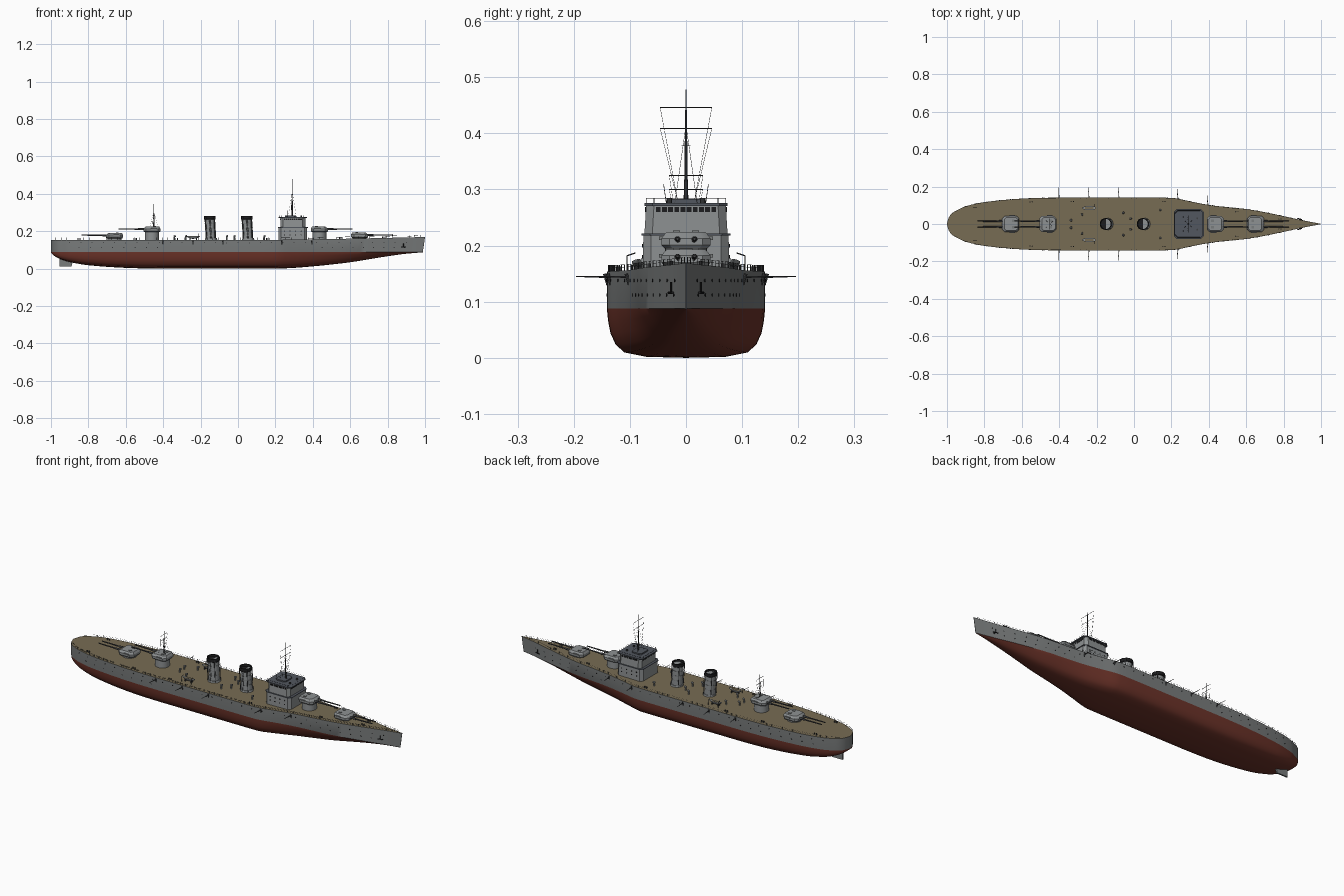
import bpy, bmesh, math
from mathutils import Vector

if "Cube" in bpy.data.objects:
    bpy.data.objects.remove(bpy.data.objects["Cube"])


def material(name, r, g, b):
    m = bpy.data.materials.new(name)
    m.diffuse_color = (r, g, b, 1)
    m.use_nodes = True
    m.node_tree.nodes["Principled BSDF"].inputs["Base Color"].default_value = m.diffuse_color
    return m


HULL = material("hull grey", 0.19, 0.20, 0.20)
RED = material("antifouling red", 0.15, 0.033, 0.022)
DECK = material("deck tan", 0.185, 0.15, 0.088)
GREY = material("superstructure grey", 0.27, 0.285, 0.29)
ROOF = material("roof dark grey", 0.085, 0.095, 0.115)
BLACK = material("black", 0.012, 0.012, 0.013)
METAL = material("gunmetal", 0.05, 0.052, 0.055)

# Hull control stations: x, half beam, keel height
STATIONS = [(-1, .004, .085), (-.99, .035, .074), (-.97, .06, .06), (-.94, .077, .047),
            (-.9, .095, .035), (-.8, .117, .018), (-.6, .136, .004), (-.4, .141, 0),
            (-.1, .141, 0), (.2, .14, 0), (.3, .121, .004), (.4, .102, .012), (.5, .09, .022),
            (.6, .08, .034), (.7, .063, .050), (.8, .042, .066), (.9, .02, .079), (1, .001, .087)]
WL = 0.088


def sample(x, col):
    """Smooth (Hermite) interpolation of the station table."""
    T = STATIONS
    n = len(T)
    i = max(j for j in range(n - 1) if T[j][0] <= x + 1e-9)

    def slope(j):
        a, b = max(j - 1, 0), min(j + 1, n - 1)
        return (T[b][col] - T[a][col]) / (T[b][0] - T[a][0])
    h = T[i + 1][0] - T[i][0]
    t = (x - T[i][0]) / h
    return ((2*t**3 - 3*t**2 + 1) * T[i][col] + (t**3 - 2*t**2 + t) * h * slope(i)
            + (3*t**2 - 2*t**3) * T[i + 1][col] + (t**3 - t**2) * h * slope(i + 1))


def beam(x):
    return min(max(sample(x, 1), .001), .141)


def deck_z(x):
    return 0.154 + 0.015 * max(0, (x - .2) / .8) ** 1.3


def finish(name, bm, *mats):
    bmesh.ops.recalc_face_normals(bm, faces=bm.faces)
    me = bpy.data.meshes.new(name)
    bm.to_mesh(me)
    bm.free()
    for m in mats:
        me.materials.append(m)
    ob = bpy.data.objects.new(name, me)
    bpy.context.collection.objects.link(ob)
    return ob


def add_loft(bm, rings):
    vs = [[bm.verts.new(p) for p in r] for r in rings]
    n = len(vs[0])
    for a, b in zip(vs, vs[1:]):
        for k in range(n):
            bm.faces.new((a[k], a[(k + 1) % n], b[(k + 1) % n], b[k]))
    bm.faces.new(vs[0])
    bm.faces.new(vs[-1])


def loft(name, rings, mat):
    bm = bmesh.new()
    add_loft(bm, rings)
    return finish(name, bm, mat)


def rods(name, items, mat, sides=6):
    """Tapered rods (start, end, radius[, end radius]) joined in one object."""
    bm = bmesh.new()
    for a, b, r, *r2 in items:
        a, b = Vector(a), Vector(b)
        q = (b - a).to_track_quat('Z', 'Y')
        ring = [Vector((math.cos(t), math.sin(t), 0))
                for t in (2 * math.pi * k / sides for k in range(sides))]
        add_loft(bm, [[a + q @ (p * r) for p in ring],
                      [b + q @ (p * (r2[0] if r2 else r)) for p in ring]])
    return finish(name, bm, mat)


def boxes(name, items, mat):
    """Boxes (centre, size) joined in one object."""
    bm = bmesh.new()
    for c, s in items:
        vs = bmesh.ops.create_cube(bm, size=1)["verts"]
        for v in vs:
            v.co = Vector(c) + Vector([v.co[i] * s[i] for i in range(3)])
    return finish(name, bm, mat)


def plan(cx, hx, hy, c, z):
    """Chamfered rectangle at height z."""
    pts = [(hx, hy - c), (hx - c, hy), (-hx + c, hy), (-hx, hy - c)]
    pts += [(x, -y) for x, y in reversed(pts)]
    return [(cx + x, y, z) for x, y in pts]


# Hull: lofted sections, coloured by height and direction
SECTION = [(1, 1), (.985, .75), (.955, .5), (.89, .27), (.78, .11), (.5, .02), (0, 0)]
bm = bmesh.new()
xs = []
for a, b in zip(STATIONS, STATIONS[1:]):
    xs += [a[0] + (b[0] - a[0]) * k / 4 for k in range(4)]
rows = []
for x in xs + [1]:
    w, k = beam(x), max(0, min(sample(x, 2), .0875))
    v = max(0, min(1, (x - .2) / .6))
    rake = .012 * max(0, (x - .8) / .2)
    half = [(x, w, deck_z(x)), (x - rake, w, WL)]
    half += [(x - rake, w * (s * (1 - v) + v * (.35 * s + .65 * s * f ** .7)), k + (WL - k) * f)
             for s, f in SECTION[1:]]
    rows.append(half + [(px, -py, pz) for px, py, pz in reversed(half[:-1])])
add_loft(bm, rows)
bm.normal_update()
bmesh.ops.recalc_face_normals(bm, faces=bm.faces)
for f in bm.faces:
    if f.normal.z > .8:
        f.material_index = 2
    elif f.calc_center_median().z < WL - .0005:
        f.material_index = 1
finish("hull", bm, HULL, RED, DECK)

# Rudder
loft("rudder", [[(-.955, y, .012), (-.89, y, .012), (-.88, y, .05), (-.955, y, .06)]
                for y in (-.004, .004)], HULL)

# Deck edge railing
posts, rails = [], []
for s in (-1, 1):
    last = None
    for k in range(66):
        x = -.975 + 1.95 * k / 65
        y = s * (beam(x) - .003)
        z = deck_z(x)
        posts.append(((x, y, z - .002), (x, y, z + .011), .0007))
        if last:
            for h in (.006, .0105):
                rails.append(((last[0], last[1], last[2] + h), (x, y, z + h), .0003))
        last = (x, y, z)
rods("railing_posts", posts, METAL, 4)
rods("railing_wires", rails, METAL, 3)

# Portholes, mooring booms, anchors, bollards and deck vents
holes, booms, anchors, bollards, vents = [], [], [], [], []
for s in (-1, 1):
    for z, x0, n, dx in ((.138, -.9, 31, .06), (.112, .45, 9, .055), (.112, -.85, 8, .06)):
        for k in range(n):
            x = x0 + k * dx
            holes.append(((x, s * (beam(x) - .004), z), (x, s * (beam(x) + .0012), z), .0026))
    for x in (-.4, -.24, -.08, .235, .395):
        y = beam(x)
        booms.append(((x, s * (y - .004), .144), (x - .005, s * (y + .055), .145), .0022, .001))
        bollards.append(((x, s * (y - .002), .13), (x, s * (y + .004), .15), .003))
    anchors += [((.885, s * .027, .135), (.885, s * .027, .115), .0022),
                ((.872, s * .031, .116), (.898, s * .024, .116), .0025)]
    for x in (-.85, -.55, -.33, .16, .55, .78):
        y = s * (beam(x) - .02)
        for d in (-.006, .006):
            bollards.append(((x + d, y, deck_z(x) - .002), (x + d, y, deck_z(x) + .009), .003))
    for x, y in ((-.28, .05), (-.06, .06), (.14, .075), (-.02, .03), (-.34, .02)):
        vents += [((x, s * y, .15), (x, s * y, .172), .004),
                  ((x - .003, s * y, .172), (x + .007, s * y, .174), .005, .006)]
rods("portholes", holes, BLACK, 8)
rods("side_booms", booms, METAL)
rods("anchors", anchors, BLACK)
rods("bollards", bollards, METAL, 8)
rods("deck_vents", vents, GREY, 8)

# Gun turrets: x, direction, base height of gunhouse
for i, (x, d, z) in enumerate([(.65, 1, .164), (.435, 1, .195), (-.46, -1, .195), (-.66, -1, .162)]):
    n = f"turret_{i + 1}"
    rods(n + "_barbette", [((x, 0, .145), (x, 0, z + .002), .037)], GREY, 32)
    loft(n + "_gunhouse", [plan(x, .041, .038, .014, z), plan(x, .046, .044, .015, z + .006),
                           plan(x, .046, .044, .015, z + .018), plan(x - d * .003, .036, .035, .011, z + .029)], GREY)
    guns = []
    for y in (-.015, .015):
        zb = z + .016
        guns += [((x + d * .04, y, zb), (x + d * .075, y, zb), .0055, .0048),
                 ((x + d * .075, y, zb), (x + d * .178, y, zb + .001), .0036, .0027)]
    rods(n + "_barrels", guns, METAL, 12)
    boxes(n + "_hatches", [((x - d * .015, y, z + .03), (.014, .012, .004)) for y in (-.017, .017)]
          + [((x - d * .01, 0, z + .018), (.03, .096, .006))], HULL)

# Bridge tower
BX = .293
loft("bridge_lower", [plan(BX, .077, .077, .014, .148), plan(BX, .077, .076, .014, .22)], GREY)
loft("bridge_ledge", [plan(BX, .08, .079, .015, z) for z in (.218, .222)], ROOF)
loft("bridge_upper", [plan(BX, .067, .074, .014, .222), plan(BX, .067, .071, .014, .272)], GREY)
loft("bridge_roof", [plan(BX, .076, .074, .014, z) for z in (.271, .276)], ROOF)
loft("roof_house", [plan(BX - .012, .03, .034, .008, z) for z in (.275, .283)], ROOF)
boxes("bridge_windows",
      [((BX + sx * .0665, -.0495 + k * .011, .2645), (.003, .0085, .009)) for sx in (-1, 1) for k in range(10)]
      + [((BX - .044 + k * .011, s * .0715, .2645), (.0085, .003, .009)) for s in (-1, 1) for k in range(9)], BLACK)
rods("bridge_portholes", [((BX + dx, s * .074, z), (BX + dx, s * .0785, z), .003)
                          for s in (-1, 1) for dx in (-.045, -.015, .015, .045) for z in (.18, .2)], BLACK, 8)
c = plan(BX, .073, .071, .014, 0)
rods("roof_rail", [((p[0], p[1], .275), (p[0], p[1], .285), .0006) for p in c]
     + [((p[0], p[1], .284), (q[0], q[1], .284), .0004) for p, q in zip(c, c[1:] + c[:1])], METAL, 4)
rods("roof_instruments", [((BX + .045, y, .274), (BX + .045, y, .284), .005) for y in (-.03, .03)], METAL, 10)
rods("signal_aerials", [((BX - .03, s * .035, .275), (BX - .03, s * .04, .31), .0006) for s in (-1, 1)], METAL, 4)


# Masts with yards and rigging: x, foot, top, yards (height, half length)
def mast(name, x, foot, top, yards):
    mid = foot + (top - foot) * .55
    rods(name, [((x, 0, foot), (x, 0, mid), .0035, .0025), ((x, 0, mid), (x, 0, top), .002, .0009)], METAL, 8)
    rods(name + "_yards", [((x, -h, z), (x, h, z), .0009) for z, h in yards], METAL, 6)
    lines = []
    for s in (-1, 1):
        for z, h in yards[:2]:
            lines += [((x, s * h, z), (x - .008, s * .014, foot), .0004)]
        for dx in (-.022, .022):
            lines += [((x, 0, mid + .3 * (top - mid)), (x + dx, s * .02, foot), .0004)]
    rods(name + "_rigging", lines, METAL, 3)


mast("fore_mast", .29, .275, .478, [(.446, .046), (.409, .046), (.378, .008)])
mast("aft_mast", -.45, .22, .345, [(.325, .03), (.30, .03), (.275, .008)])

# Funnels, slightly raked aft
for name, x in (("aft_funnel", -.144), ("fore_funnel", .054)):
    def at(z, y=0, dx=0, x=x):
        return (x + dx - .06 * (z - .154), y, z)
    rods(name + "_base", [(at(.148), at(.162), .034, .031)], GREY, 32)
    rods(name, [(at(.155), at(.27), .028)], GREY, 32)
    rods(name + "_bands", [(at(z), at(z + .002), .0288) for z in (.19, .215, .24)], HULL, 32)
    bm = bmesh.new()
    add_loft(bm, [[Vector(at(z)) + Vector((r * math.cos(t * math.pi / 16), r * math.sin(t * math.pi / 16), 0))
                   for t in range(32)] for r, z in ((.028, .262), (.0315, .265), (.0315, .282), (.0275, .282), (.027, .27))])
    finish(name + "_cap", bm, BLACK)
    rods(name + "_pipes", [(at(.155, s * .022, e * .022), at(.276, s * .023, e * .023), .002)
                           for s in (-1, 1) for e in (-1, 1)], METAL, 6)
    rods(name + "_ladder", [(at(.16, -.029, d), at(.265, -.029, d), .0006) for d in (-.004, .004)]
         + [(at(.165 + .008 * k, -.029, -.004), at(.165 + .008 * k, -.029, .004), .0005) for k in range(12)], METAL, 4)

# Ship's boats on cradles with davits
for s, side in ((-1, "right"), (1, "left")):
    rings = []
    for k in range(13):
        u = -1 + k / 6
        w = .0115 * max(.04, 1 - u * u) ** .6
        top = .172 + .004 * u * u
        rings.append([(-.24 + .038 * u, s * .085 + w * math.cos(t), top + (w * 1.1 * math.sin(t)))
                      for t in (math.pi * (1 + j / 8) for j in range(9))])
    loft(side + "_boat", rings, GREY)
    boxes(side + "_boat_inside", [((-.24, s * .085, .1725), (.05, .012, .002))], DECK)
    boxes(side + "_boat_cradle", [((-.24 + d, s * .085, .158), (.003, .016, .012)) for d in (-.018, .018)], METAL)
    rods(side + "_davits", [((-.24 + d, s * .105, .15), (-.24 + d, s * .105, .182), .0012) for d in (-.03, .03)]
         + [((-.24 + d, s * .105, .182), (-.24 + d, s * .09, .187), .0012) for d in (-.03, .03)], METAL)

# Smooth shading with sharp edges kept
for ob in bpy.context.scene.objects:
    ob.select_set(True)
    bpy.context.view_layer.objects.active = ob
bpy.ops.object.shade_smooth_by_angle(angle=math.radians(32))
